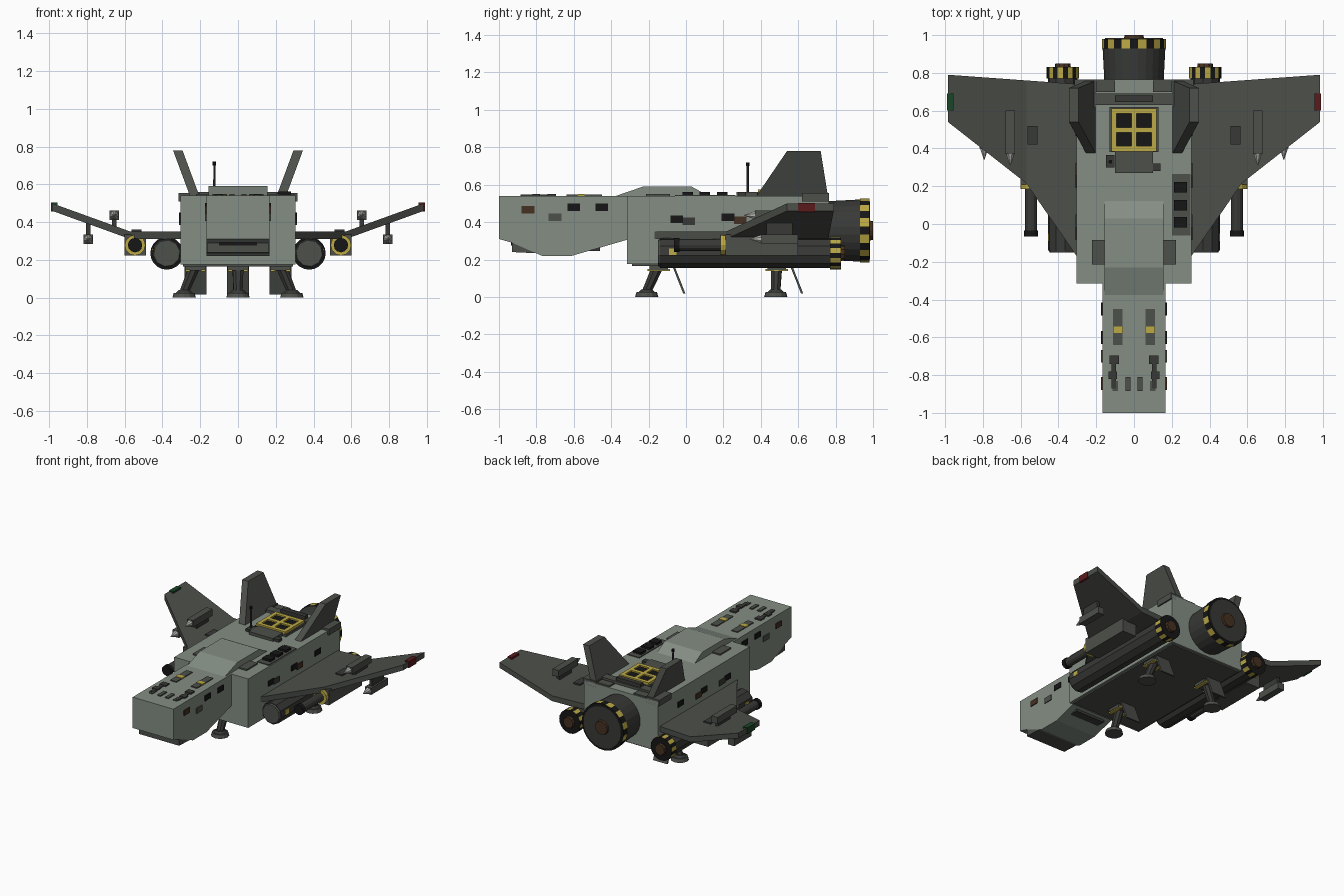
import bpy, bmesh, math
from mathutils import Vector


def mat(name, r, g, b):
    m = bpy.data.materials.new(name)
    m.diffuse_color = (r, g, b, 1)
    return m


LIGHT = mat("hull_green", 0.23, 0.27, 0.23)
DARK = mat("dark_grey", 0.075, 0.08, 0.07)
DEEP = mat("engine_grey", 0.04, 0.042, 0.038)
BLACK = mat("black", 0.008, 0.008, 0.008)
YELLOW = mat("yellow", 0.50, 0.40, 0.06)
BROWN = mat("brown", 0.06, 0.03, 0.015)
RED = mat("red", 0.10, 0.01, 0.012)
GREEN = mat("green", 0.01, 0.06, 0.02)
SILVER = mat("silver", 0.45, 0.45, 0.43)


def finish(name, bm, mats, mirror):
    bmesh.ops.recalc_face_normals(bm, faces=bm.faces)
    me = bpy.data.meshes.new(name)
    bm.to_mesh(me)
    bm.free()
    for m in mats:
        me.materials.append(m)
    ob = bpy.data.objects.new(name, me)
    bpy.context.collection.objects.link(ob)
    if mirror:
        md = ob.modifiers.new("mirror", "MIRROR")
        md.use_mirror_merge = False
    return ob


def loft(name, a, b, m, mirror=False, stripe=None):
    """Solid between two matching outlines; stripe alternates side faces."""
    bm = bmesh.new()
    va = [bm.verts.new(p) for p in a]
    vb = [bm.verts.new(p) for p in b]
    n = len(a)
    bm.faces.new(va)
    bm.faces.new(vb[::-1])
    for i in range(n):
        f = bm.faces.new((va[i], vb[i], vb[(i + 1) % n], va[(i + 1) % n]))
        if stripe and i % 2:
            f.material_index = 1
    return finish(name, bm, [m, stripe] if stripe else [m], mirror)


def box(name, x, y, z, m, mirror=False):
    """Block from (min, max) ranges."""
    a = [(x[0], y[0], z[0]), (x[1], y[0], z[0]), (x[1], y[1], z[0]), (x[0], y[1], z[0])]
    return loft(name, a, [(p[0], p[1], z[1]) for p in a], m, mirror)


def prism(name, yz, x0, x1, m, mirror=False):
    return loft(name, [(x0, y, z) for y, z in yz], [(x1, y, z) for y, z in yz], m, mirror)


def cyl(name, p, q, r0, r1, n, m, mirror=False, stripe=None):
    p, q = Vector(p), Vector(q)
    d = (q - p).normalized()
    u = d.orthogonal().normalized()
    v = d.cross(u)

    def ring(c, r):
        angs = [2 * math.pi * (i + 0.5) / n for i in range(n)]
        return [c + r * (math.cos(t) * u + math.sin(t) * v) for t in angs]
    return loft(name, ring(p, r0), ring(q, r1), m, mirror, stripe)


# Hull, nose and cockpit hump
box("main_hull", (-0.305, 0.305), (-0.315, 0.765), (0.175, 0.54), LIGHT)
box("belly_plate", (-0.29, 0.29), (-0.29, 0.75), (0.165, 0.18), DARK)
prism("nose", [(-1, 0.54), (-1, 0.31), (-0.93, 0.29), (-0.77, 0.22), (-0.61, 0.22), (-0.30, 0.31), (-0.30, 0.54)],
      -0.168, 0.168, LIGHT)
prism("chin", [(-0.93, 0.305), (-0.93, 0.24), (-0.83, 0.235), (-0.70, 0.23), (-0.70, 0.305)], -0.165, 0.165, DARK)
box("chin_slot", (-0.10, 0.10), (-0.936, -0.92), (0.275, 0.295), BLACK)
box("nose_belly_vent", (-0.12, 0.12), (-0.54, -0.46), (0.245, 0.29), DEEP)
prism("cockpit_hump", [(-0.39, 0.535), (-0.23, 0.59), (0.03, 0.59), (0.13, 0.535)], -0.155, 0.155, LIGHT)

# Wings: flat root panel, raised outer panel
T = Vector((0, 0, -0.04))


def panel(name, pts):
    pts = [Vector(p) for p in pts]
    loft(name, pts, [p + T for p in pts], DARK, True)


panel("wing_root", [(0.29, -0.19, 0.35), (0.57, 0.215, 0.35), (0.57, 0.76, 0.35), (0.29, 0.74, 0.35)])
panel("wing_outer", [(0.57, 0.215, 0.35), (0.985, 0.54, 0.50), (0.985, 0.79, 0.50), (0.57, 0.76, 0.35)])
for s, m, name in ((1, RED, "right_tip_light"), (-1, GREEN, "left_tip_light")):
    box(name, sorted((s * 0.955, s * 0.99)), (0.60, 0.69), (0.455, 0.503), m)
box("wing_access_panel", (0.51, 0.565), (0.42, 0.52), (0.34, 0.36), DEEP, True)

# Tail fins, canted outwards
fin = [(0.37, 0.53), (0.54, 0.78), (0.72, 0.78), (0.765, 0.50)]
loft("tail_fin", [(0.205 + (z - 0.54) * 0.37, y, z) for y, z in fin],
     [(0.255 + (z - 0.54) * 0.37, y, z) for y, z in fin], DARK, True)
box("fin_base", (0.205, 0.315), (0.62, 0.765), (0.51, 0.555), DARK, True)

# Main engine
ZC = 0.355
cyl("main_engine", (0, 0.75, ZC), (0, 0.94, ZC), 0.158, 0.168, 24, DEEP)
cyl("main_engine_rim", (0, 0.93, ZC), (0, 0.98, ZC), 0.172, 0.172, 24, BLACK, stripe=YELLOW)
cyl("main_engine_face", (0, 0.97, ZC), (0, 0.984, ZC), 0.16, 0.155, 24, DEEP)
cyl("main_engine_core", (0, 0.97, ZC), (0, 1.0, ZC), 0.055, 0.05, 12, BROWN)

# Side engines
X, Z = 0.377, 0.235
cyl("side_engine", (X, -0.14, Z), (X, 0.79, Z), 0.08, 0.08, 10, DEEP, True)
cyl("side_engine_nose", (X, -0.15, Z), (X, -0.135, Z), 0.07, 0.078, 10, DARK, True)
cyl("side_engine_rim", (X, 0.77, Z), (X, 0.83, Z), 0.087, 0.087, 20, BLACK, True, YELLOW)
cyl("side_engine_core", (X, 0.82, Z), (X, 0.85, Z), 0.045, 0.04, 10, BROWN, True)
box("side_engine_marker", (0.43, 0.456), (-0.09, -0.05), (0.225, 0.26), YELLOW, True)

# Under-wing guns
box("gun_pod", (0.487, 0.602), (0.21, 0.60), (0.222, 0.335), DARK, True)
cyl("gun_barrel", (0.545, -0.04, 0.278), (0.545, 0.22, 0.278), 0.032, 0.032, 12, DEEP, True)
cyl("gun_muzzle", (0.545, -0.065, 0.278), (0.545, -0.035, 0.278), 0.038, 0.038, 12, BLACK, True)
cyl("gun_collar", (0.545, 0.185, 0.278), (0.545, 0.21, 0.278), 0.055, 0.055, 12, YELLOW, True)

# Wing missiles: one above, one below each wing
for name, x, z, y0, py in (("upper", 0.655, 0.437, 0.31, (0.36, 0.43)), ("lower", 0.793, 0.31, 0.34, (0.32, 0.41))):
    box(name + "_missile", (x - 0.025, x + 0.025), (y0 + 0.06, 0.60), (z - 0.025, z + 0.025), DARK, True)
    cyl(name + "_missile_tip", (x, y0, z), (x, y0 + 0.065, z), 0.002, 0.025, 8, SILVER, True)
    box(name + "_pylon", (x - 0.012, x + 0.012), (0.43, 0.57), py, DEEP, True)

# Roof hatch with four panes
box("hatch_base", (-0.13, 0.13), (0.38, 0.62), (0.53, 0.556), DARK)
for i in (-1, 0, 1):
    box("hatch_frame_long", (i * 0.106 - 0.014, i * 0.106 + 0.014), (0.385, 0.612), (0.55, 0.574), YELLOW)
    box("hatch_frame_cross", (-0.12, 0.12), (0.498 + i * 0.1 - 0.014, 0.498 + i * 0.1 + 0.014), (0.55, 0.574), YELLOW)
box("hatch_panes", (-0.105, 0.105), (0.39, 0.605), (0.55, 0.564), BLACK)
box("hatch_step", (-0.10, 0.10), (0.27, 0.385), (0.53, 0.562), DARK)
cyl("antenna", (-0.125, 0.33, 0.54), (-0.125, 0.33, 0.71), 0.007, 0.006, 8, DEEP)
cyl("antenna_tip", (-0.125, 0.33, 0.70), (-0.125, 0.33, 0.72), 0.01, 0.01, 8, BLACK)
box("antenna_base", (-0.148, -0.102), (0.30, 0.365), (0.53, 0.56), DEEP)
box("hatch_latch", (0.09, 0.14), (0.28, 0.32), (0.53, 0.56), DEEP)

# Roof equipment
box("rear_roof_bar", (-0.22, 0.22), (0.63, 0.69), (0.53, 0.56), DARK)
box("rear_roof_unit", (-0.10, 0.10), (0.645, 0.68), (0.55, 0.585), DEEP)
box("rear_roof_vent", (0.10, 0.20), (0.70, 0.76), (0.53, 0.55), DARK, True)
box("vent_tray", (0.20, 0.298), (-0.06, 0.265), (0.53, 0.546), DARK)
for y in (0.01, 0.10, 0.195):
    box("roof_vent", (0.213, 0.28), (y - 0.028, y + 0.028), (0.54, 0.562), BLACK)
box("roof_side_box", (0.157, 0.222), (-0.215, -0.085), (0.445, 0.55), DARK, True)

# Nose-top plates
box("nose_plate", (0.06, 0.11), (-0.64, -0.45), (0.53, 0.547), DARK, True)
box("nose_plate_band", (0.058, 0.112), (-0.578, -0.542), (0.53, 0.55), YELLOW, True)
box("nose_vent_front", (0.09, 0.135), (-0.82, -0.78), (0.53, 0.55), DEEP, True)
box("nose_vent_bar", (0.095, 0.12), (-0.87, -0.70), (0.53, 0.548), DEEP, True)
box("nose_vent_rear", (0.08, 0.13), (-0.74, -0.695), (0.53, 0.55), DEEP, True)
box("nose_rib_inner", (0.018, 0.045), (-0.885, -0.81), (0.53, 0.548), DARK, True)
box("nose_rib_outer", (0.085, 0.115), (-0.885, -0.83), (0.53, 0.546), DARK, True)

# Side windows: y, z, face x, colour
for y, z, x, m in ((-0.845, 0.465, 0.168, BROWN), (-0.70, 0.425, 0.168, DARK), (-0.60, 0.48, 0.168, BLACK),
                   (-0.45, 0.48, 0.168, BLACK), (-0.05, 0.415, 0.305, BLACK), (0.015, 0.405, 0.305, DEEP),
                   (0.225, 0.425, 0.305, BLACK), (0.29, 0.41, 0.305, BROWN), (0.50, 0.43, 0.305, BLACK)):
    box("side_window", (x - 0.01, x + 0.006), (y - 0.034, y + 0.034), (z - 0.02, z + 0.02), m, True)


# Landing gear: foot, strut, mount, clamps and open door
def gear(name, xf, xt, yf, yt, mirror):
    cyl(name + "_foot", (xf, yf, 0), (xf, yf, 0.026), 0.062, 0.055, 12, DARK, mirror)
    cyl(name + "_ankle", (xf, yf, 0.02), (xf, yf, 0.04), 0.05, 0.03, 12, DEEP, mirror)
    cyl(name + "_strut", (xf, yf, 0.03), (xt, yt, 0.175), 0.026, 0.032, 8, DEEP, mirror)
    box(name + "_mount", (xt - 0.055, xt + 0.055), (yt - 0.05, yt + 0.05), (0.145, 0.175), DARK, mirror)
    for s in (-1, 1):
        box(name + "_clamp", (xt + s * 0.04 - 0.012, xt + s * 0.04 + 0.012), (yt - 0.06, yt + 0.06), (0.138, 0.15),
            YELLOW, mirror)
    y = yt + 0.07
    prism(name + "_door", [(y, 0.17), (y + 0.012, 0.17), (y + 0.072, 0.018), (y + 0.06, 0.018)],
          xt - 0.058, xt + 0.058, DARK, mirror)


gear("front_gear", 0, 0, -0.21, -0.145, False)
gear("rear_gear", 0.285, 0.225, 0.48, 0.485, True)
